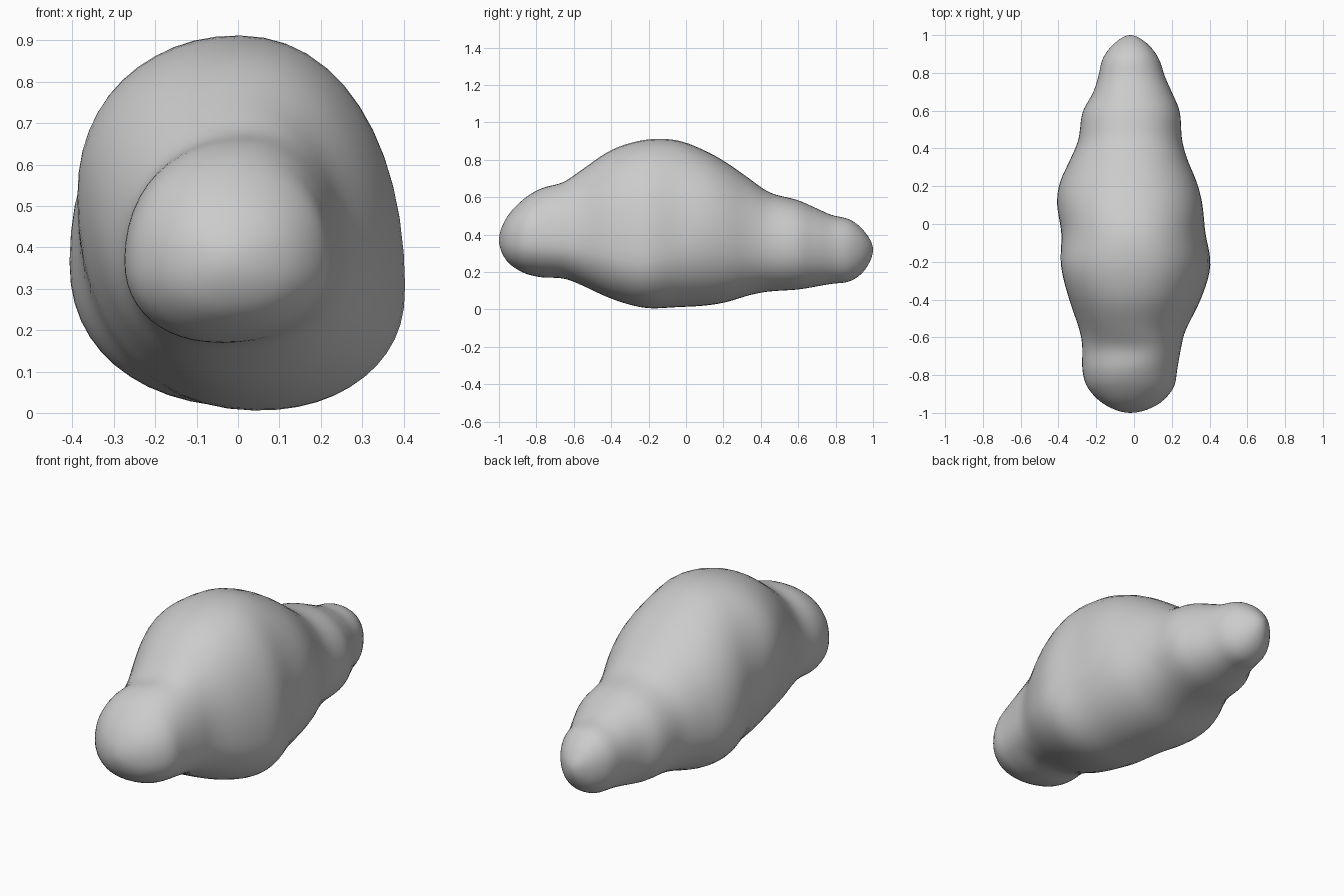
import bpy, bmesh, math

if "Cube" in bpy.data.objects:
    bpy.data.objects.remove(bpy.data.objects["Cube"])

# Body outline: y, left x, right x, bottom z, top z
outline = [
    (-1.00, -0.02, -0.02, 0.37, 0.37),
    (-0.96, -0.15, 0.12, 0.26, 0.49),
    (-0.87, -0.245, 0.21, 0.195, 0.59),
    (-0.77, -0.275, 0.23, 0.17, 0.65),
    (-0.66, -0.275, 0.25, 0.165, 0.68),
    (-0.56, -0.29, 0.275, 0.13, 0.745),
    (-0.40, -0.345, 0.355, 0.055, 0.855),
    (-0.22, -0.39, 0.408, 0.005, 0.91),
    (-0.05, -0.386, 0.38, 0.01, 0.908),
    (0.10, -0.41, 0.365, 0.018, 0.852),
    (0.22, -0.395, 0.335, 0.038, 0.785),
    (0.34, -0.34, 0.285, 0.075, 0.70),
    (0.45, -0.295, 0.255, 0.095, 0.625),
    (0.59, -0.275, 0.245, 0.104, 0.588),
    (0.69, -0.22, 0.205, 0.12, 0.545),
    (0.78, -0.19, 0.165, 0.136, 0.505),
    (0.88, -0.165, 0.13, 0.15, 0.48),
    (0.96, -0.10, 0.065, 0.215, 0.41),
    (1.00, -0.02, -0.02, 0.32, 0.32),
]


def mirrored(tip, nxt):
    # phantom station beyond a tip, so the ends close roundly
    return (nxt[0],) + tuple(2 * a - b for a, b in zip(tip[1:], nxt[1:]))


def catmull(p0, p1, p2, p3, t):
    return [0.5 * (2 * b + (c - a) * t + (2 * a - 5 * b + 4 * c - d) * t * t
                   + (3 * b - a - 3 * c + d) * t ** 3)
            for a, b, c, d in zip(p0, p1, p2, p3)]


def bump(y, centre, width):
    return math.exp(-((y - centre) / width) ** 2)


def section(bm, s, sides=48, power=2.15):
    # lopsided oval: each quarter is its own superellipse
    y, xl, xr, zb, zt = s
    bulge = bump(y, -0.25, 0.24)
    axis = 0.345 - 0.025 * y
    zl = axis + 0.19 * bulge
    zr = axis - 0.06 * bulge + 0.05 * bump(y, 0.12, 0.18)
    xt = -0.02 + 0.03 * bulge + 0.05 * bump(y, -0.66, 0.1)
    xb = -0.02 + 0.07 * bulge - 0.03 * bump(y, -0.78, 0.1)
    ring = []
    for i in range(sides):
        a = 2 * math.pi * i / sides
        c, n = math.cos(a), math.sin(a)
        u, v = abs(c) ** (2 / power), abs(n) ** (2 / power)
        x_side, z_side = (xr, zr) if c >= 0 else (xl, zl)
        x_cap, z_cap = (xt, zt) if n >= 0 else (xb, zb)
        ring.append(bm.verts.new((x_cap + (x_side - x_cap) * u, y,
                                  z_side + (z_cap - z_side) * v)))
    return ring


# Body: one smooth loft from front knob to tapered tail
bm = bmesh.new()
pts = ([mirrored(outline[0], outline[1])] + outline
       + [mirrored(outline[-1], outline[-2])])
steps = 5
rings = []
for k in range(len(outline) - 1):
    for j in range(steps):
        if k or j:
            rings.append(section(bm, catmull(*pts[k:k + 4], j / steps)))
for r, q in zip(rings, rings[1:]):
    for i in range(len(r)):
        n = (i + 1) % len(r)
        bm.faces.new((r[i], r[n], q[n], q[i]))
# Rounded tips
for ring, s in ((rings[0], outline[0]), (rings[-1], outline[-1])):
    tip = bm.verts.new((s[1], s[0], s[3]))
    for i in range(len(ring)):
        bm.faces.new((ring[i], ring[(i + 1) % len(ring)], tip))
# Soften the joins between the quarters of each section
for _ in range(3):
    bmesh.ops.smooth_vert(bm, verts=[v for r in rings[3:-3] for v in r], factor=0.5,
                          use_axis_x=True, use_axis_y=False, use_axis_z=True)
bmesh.ops.recalc_face_normals(bm, faces=bm.faces)
for f in bm.faces:
    f.smooth = True
mesh = bpy.data.meshes.new("lumpy_body")
bm.to_mesh(mesh)
bm.free()
body = bpy.data.objects.new("lumpy_body", mesh)
bpy.context.collection.objects.link(body)

grey = bpy.data.materials.new("light grey")
grey.diffuse_color = (0.6, 0.6, 0.6, 1)
grey.use_nodes = True
grey.node_tree.nodes["Principled BSDF"].inputs["Base Color"].default_value = grey.diffuse_color
mesh.materials.append(grey)
